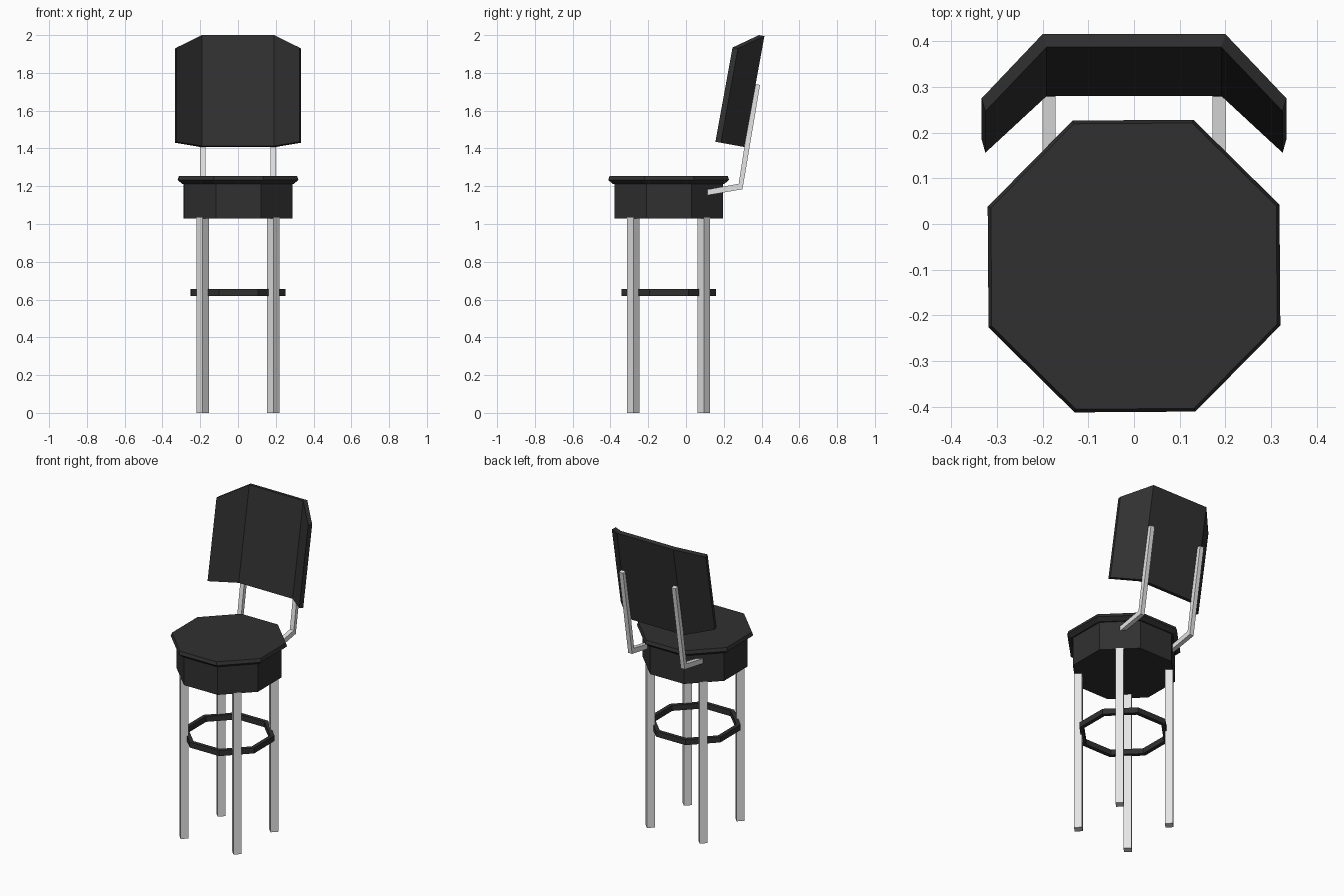
import bpy, bmesh
from math import pi, cos, sin, radians
from mathutils import Vector

if "Cube" in bpy.data.objects:
    bpy.data.objects.remove(bpy.data.objects["Cube"])

SEAT_Y = -0.092          # centre line of seat, legs and foot ring
TILT = radians(10.3)     # lean of the backrest


def material(name, value):
    mat = bpy.data.materials.new(name)
    mat.use_nodes = True
    mat.diffuse_color = (value, value, value, 1)
    mat.node_tree.nodes["Principled BSDF"].inputs["Base Color"].default_value = (value, value, value, 1)
    return mat


black = material("black padding", 0.03)
metal = material("pale metal", 0.78)


def loft(name, rings, mat, closed=False):
    """Skin a list of equal-length rings; cap the ends or join last to first."""
    bm = bmesh.new()
    rows = [[bm.verts.new(p) for p in ring] for ring in rings]
    pairs = list(zip(rows, rows[1:]))
    if closed:
        pairs.append((rows[-1], rows[0]))
    else:
        bm.faces.new(rows[0])
        bm.faces.new(rows[-1])
    n = len(rows[0])
    for a, b in pairs:
        for i in range(n):
            j = (i + 1) % n
            bm.faces.new((a[i], a[j], b[j], b[i]))
    bmesh.ops.recalc_face_normals(bm, faces=bm.faces)
    mesh = bpy.data.meshes.new(name)
    bm.to_mesh(mesh)
    bm.free()
    mesh.materials.append(mat)
    obj = bpy.data.objects.new(name, mesh)
    bpy.context.collection.objects.link(obj)
    return obj


def polygon(sides, apothem, z, x=0, y=SEAT_Y, turn=0.007):
    """Regular polygon with flats facing the axes, plus a turn."""
    r = apothem / cos(pi / sides)
    angles = [(2 * i + 1) * pi / sides + turn for i in range(sides)]
    return [Vector((x + r * cos(a), y + r * sin(a), z)) for a in angles]


# Seat: octagonal drum with a flared cushion lip
loft("seat_base", [polygon(8, 0.287, z) for z in (1.03, 1.218)], black)
loft("seat_cushion", [polygon(8, a, z) for a, z in
                      ((0.295, 1.213), (0.319, 1.233), (0.312, 1.254))], black)

# Foot ring: flat octagonal hoop
loft("foot_ring", [polygon(8, a, z) for a, z in
                   ((0.25, 0.62), (0.25, 0.655), (0.226, 0.655), (0.226, 0.62))], black, closed=True)

# Legs and back supports, one of each per side
for side, sx in (("right", -1), ("left", 1)):
    for end, sy in (("front", -1), ("back", 1)):
        loft(f"{end}_{side}_leg",
             [polygon(4, 0.0235, z, sx * 0.187, SEAT_Y + sy * 0.187, pi / 4) for z in (0, 1.035)], metal)

    # Bent square bar: lower edge then upper edge at each station
    stations = [((0.114, 1.152), (0.114, 1.183)),
                ((0.299, 1.184), (0.279, 1.213)),
                ((0.392, 1.736), (0.361, 1.742))]
    loft(f"{side}_back_support",
         [[Vector((sx * 0.186 + dx, *p)) for dx, p in
           ((-0.014, low), (0.014, low), (0.014, high), (-0.014, high))]
          for low, high in stations], metal)

# Backrest: folded three-panel shell with sloping wing tops
up = Vector((0, sin(TILT), cos(TILT)))
back = Vector((0, cos(TILT), -sin(TILT)))
origin = Vector((0, 0.415, 1.995))


def shell_point(x, depth, drop):
    return origin + Vector((x, 0, 0)) + back * depth - up * drop


sections = []
for sx, wing in ((-1, True), (-1, False), (1, False), (1, True)):
    rear, front = ((0.333, -0.126), (0.325, -0.155)) if wing else ((0.2, 0), (0.191, -0.029))
    top = 0.09 if wing else 0
    sections.append([shell_point(sx * x, d, drop) for (x, d), drop in
                     ((rear, 0.597), (rear, top), (front, top), (front, 0.597))])
loft("backrest", sections, black)
